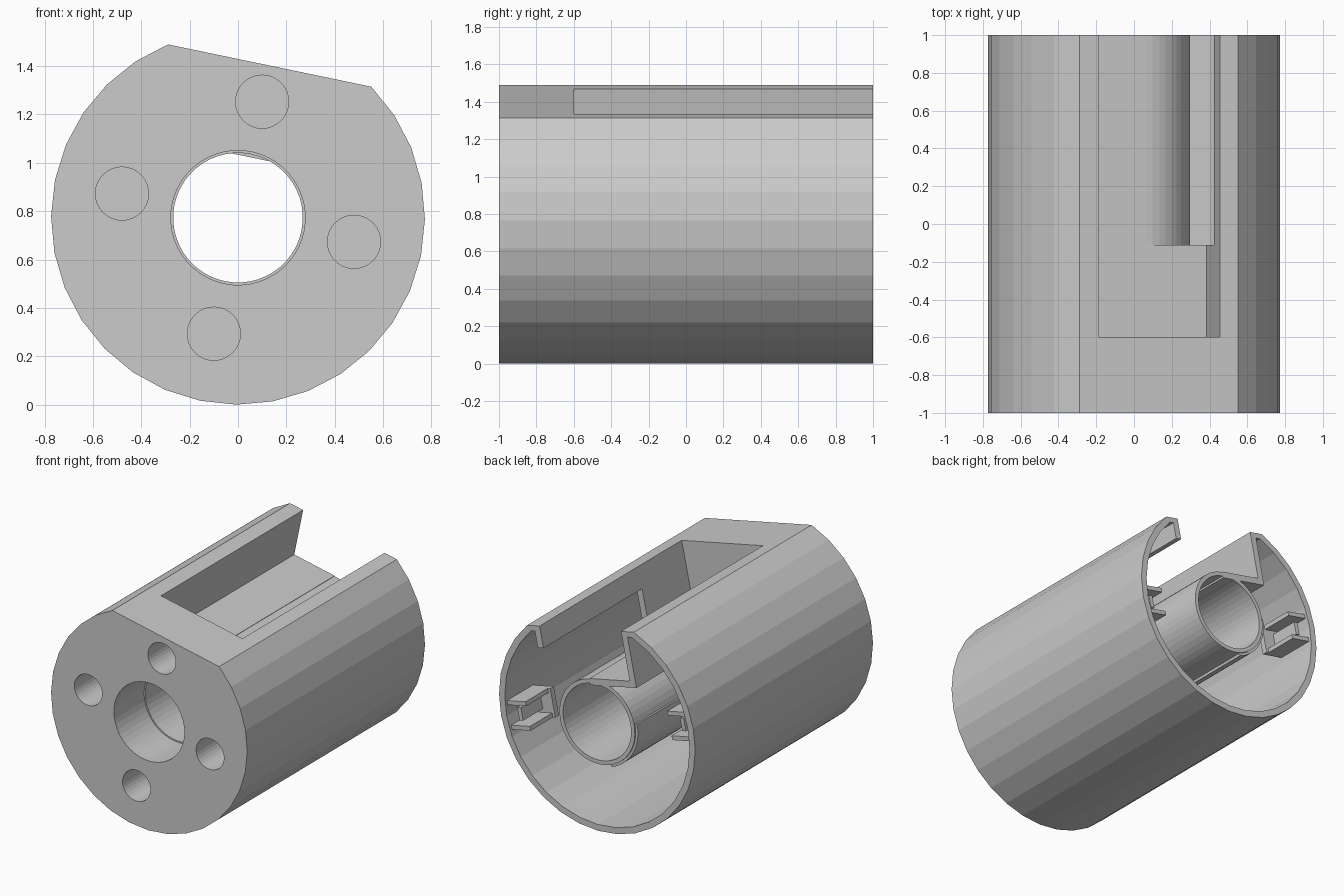
import bpy, bmesh
from math import sin, cos, pi, radians
from mathutils import Matrix

if "Cube" in bpy.data.objects:
    bpy.data.objects.remove(bpy.data.objects["Cube"])

R = 0.773                      # outer radius
# everything is drawn upright around the axis, then tilted and raised
PLACE = Matrix.Translation((0, 0, R)) @ Matrix.Rotation(radians(11.75), 4, 'Y')


def prism(name, pts, y0, y1):
    """Extrude an (x, z) outline along y."""
    bm = bmesh.new()
    face = bm.faces.new([bm.verts.new((x, y0, z)) for x, z in pts])
    geo = bmesh.ops.extrude_face_region(bm, geom=[face])['geom']
    verts = [v for v in geo if isinstance(v, bmesh.types.BMVert)]
    bmesh.ops.translate(bm, verts=verts, vec=(0, y1 - y0, 0))
    bmesh.ops.recalc_face_normals(bm, faces=bm.faces)
    bm.transform(PLACE)
    me = bpy.data.meshes.new(name)
    bm.to_mesh(me)
    bm.free()
    ob = bpy.data.objects.new(name, me)
    bpy.context.collection.objects.link(ob)
    return ob


def arc(r, a0, a1, n):
    return [(r * cos(radians(a0 + (a1 - a0) * i / n)),
             r * sin(radians(a0 + (a1 - a0) * i / n))) for i in range(n + 1)]


def circle(r, cx=0, cz=0, n=32):
    return [(cx + r * cos(2 * pi * i / n), cz + r * sin(2 * pi * i / n)) for i in range(n)]


def rect(x0, x1, z0, z1):
    return [(x0, z0), (x1, z0), (x1, z1), (x0, z1)]


def cut(ob, *cutter):
    """Subtract a prism and remove the cutter."""
    tool = prism("cutter", *cutter)
    tool.hide_render = True
    m = ob.modifiers.new("cut", 'BOOLEAN')
    m.operation, m.solver, m.object = 'DIFFERENCE', 'EXACT', tool
    bpy.context.view_layer.objects.active = ob
    bpy.ops.object.modifier_apply(modifier=m.name)
    bpy.data.objects.remove(tool)


# housing: round body with a flat, thick front and thin open shell behind
flat = 56.25
body = prism("housing", arc(R, 180 - flat, 360 + flat, 26), -1, 1)
cut(body, arc(R - 0.045, 180 - flat, 360 + flat, 26), -0.6, 1.1)
cut(body, rect(-0.325, 0.33, 0.5, 0.9), -0.598, 1.1)

# central bore with a slightly wider front seat
cut(body, circle(0.268, n=48), -1.1, -0.5)
cut(body, circle(0.278, n=48), -1.1, -0.66)

# four blind holes in the front face
for k in range(4):
    cut(body, circle(0.11, 0.49 * cos(k * pi / 2), 0.49 * sin(k * pi / 2)), -1.1, -0.66)

# inner tube and the raised band on its lower side
tube = prism("inner_tube", circle(0.297, n=48), -0.61, 1)
cut(tube, circle(0.268, n=48), -1, 1.1)
prism("tube_band", arc(0.29, 180, 262, 10) + arc(0.315, 262, 180, 10), -0.61, 0.99)

# pocket walls: L section all along, right part of floor only at the front
prism("pocket_left", [(-0.325, 0.641), (-0.325, 0.30), (0, 0.30), (0, 0.255),
                      (-0.37, 0.255), (-0.37, 0.641)], -0.61, 1)
prism("pocket_right", [(0, 0.30), (0.33, 0.30), (0.33, 0.641), (0.375, 0.641),
                       (0.375, 0.255), (0, 0.255)], -0.61, -0.11)
prism("pocket_lip", rect(0.33, 0.375, 0.49, 0.641), -0.11, 1)

# snap clips on both sides near the open end
for side, s in (("left", -1), ("right", 1)):
    for part, (x0, x1, z0, z1), y0, y1 in (
            ("upper_rail", (0.57, 0.74, 0.07, 0.10), 0.72, 0.98),
            ("lower_rail", (0.57, 0.74, -0.10, -0.07), 0.72, 0.98),
            ("back_plate", (0.55, 0.74, -0.10, 0.10), 0.69, 0.73),
            ("latch", (0.64, 0.67, -0.045, 0.045), 0.72, 0.95)):
        prism(f"clip_{part}_{side}", rect(s * x0, s * x1, z0, z1), y0, y1)
